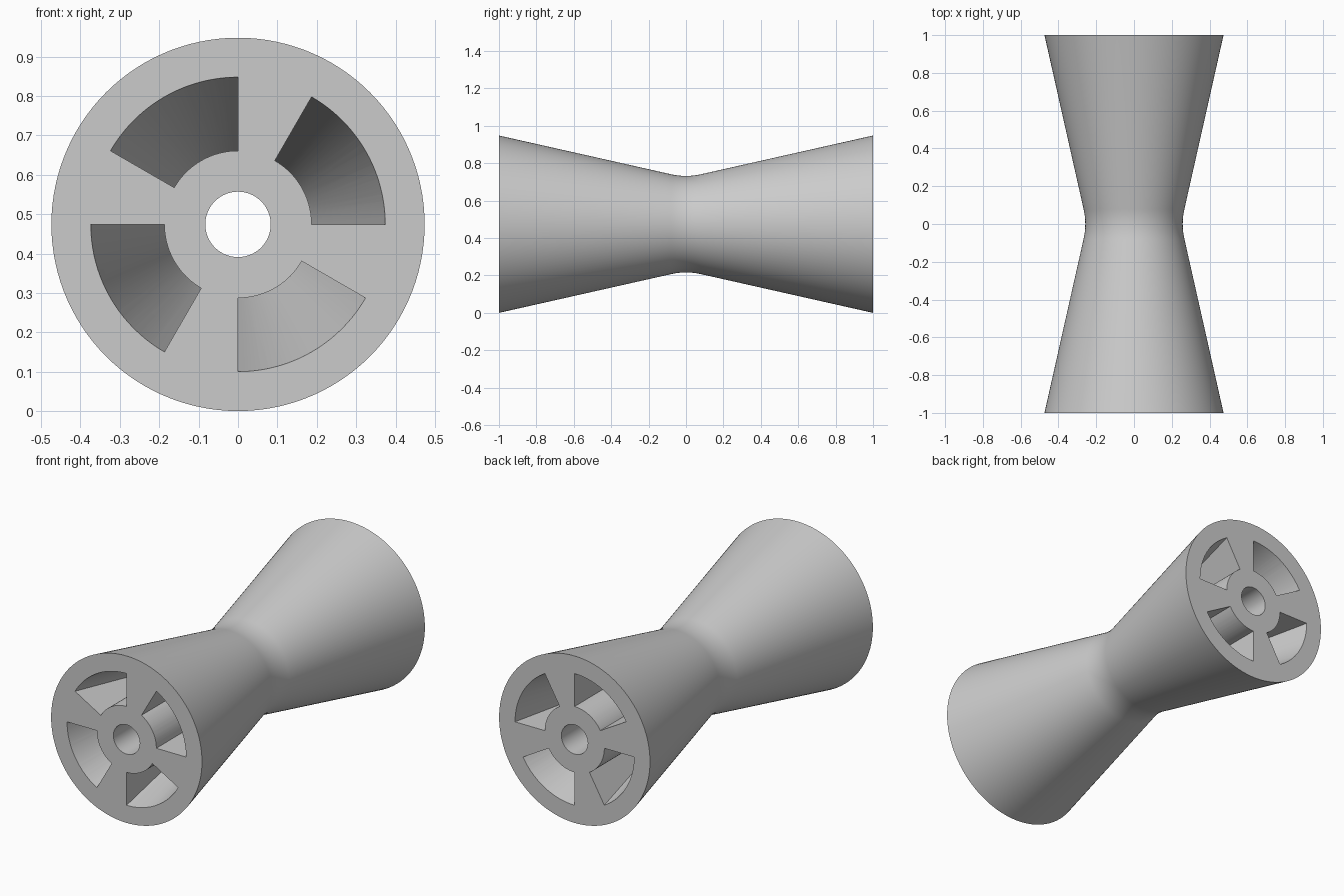
import bpy, bmesh
from math import cos, sin, radians

RADIUS, WAIST, SLOPE, BLEND = 0.474, 0.249, 0.225, 0.08
BORE, HUB, WALL = 0.083, 0.187, 0.1

cube = bpy.data.objects.get("Cube")
if cube:
    bpy.data.objects.remove(cube, do_unlink=True)


def lathe(bm, profile, start, sweep, steps):
    """Sweep a closed (radius, y) profile around the roller axis."""
    full = sweep == 360
    rings = []
    for i in range(steps if full else steps + 1):
        a = radians(start + sweep * i / steps)
        rings.append([bm.verts.new((r * cos(a), y, r * sin(a) + RADIUS)) for r, y in profile])
    n = len(profile)
    for i in range(steps):
        a, b = rings[i], rings[(i + 1) % len(rings)]
        for j in range(n):
            k = (j + 1) % n
            bm.faces.new((a[j], a[k], b[k], b[j]))
    if not full:
        bm.faces.new(rings[0])
        bm.faces.new(rings[-1])


def make_object(name, bm):
    bmesh.ops.recalc_face_normals(bm, faces=bm.faces)
    mesh = bpy.data.meshes.new(name)
    bm.to_mesh(mesh)
    bm.free()
    obj = bpy.data.objects.new(name, mesh)
    bpy.context.collection.objects.link(obj)
    return obj


# Hourglass body with a rounded waist and a through bore
waist = []
for i in range(-6, 7):
    y = BLEND * i / 6
    waist.append((WAIST + SLOPE * (y * y / BLEND + BLEND) / 2, y))
bm = bmesh.new()
lathe(bm, [(RADIUS, -1)] + waist + [(RADIUS, 1), (BORE, 1), (BORE, -1)], 0, 360, 120)
roller = make_object("roller_body", bm)

# Four tapering pockets in each end, following the outer wall
bm = bmesh.new()
tip = (HUB + WALL - WAIST) / SLOPE
mouth = 1.1
for end in (-1, 1):
    wedge = [(HUB, end * tip), (HUB, end * mouth), (WAIST + SLOPE * mouth - WALL, end * mouth)]
    for start in range(0, 360, 90):
        lathe(bm, wedge, start, 60, 20)
cutter = make_object("pocket_cutter", bm)
cutter.hide_render = True

cut = roller.modifiers.new("pockets", 'BOOLEAN')
cut.operation = 'DIFFERENCE'
cut.solver = 'EXACT'
cut.object = cutter
bpy.context.view_layer.update()
graph = bpy.context.evaluated_depsgraph_get()
carved = bpy.data.meshes.new_from_object(roller.evaluated_get(graph))
roller.modifiers.clear()
roller.data = carved
bpy.data.objects.remove(cutter, do_unlink=True)

# Plain grey finish
grey = bpy.data.materials.new("light_grey")
grey.use_nodes = True
colour = (0.6, 0.6, 0.6, 1)
grey.diffuse_color = colour
grey.node_tree.nodes["Principled BSDF"].inputs["Base Color"].default_value = colour
roller.data.materials.clear()
roller.data.materials.append(grey)

bpy.ops.object.select_all(action='DESELECT')
roller.select_set(True)
bpy.context.view_layer.objects.active = roller
bpy.ops.object.shade_smooth_by_angle(angle=radians(30))
